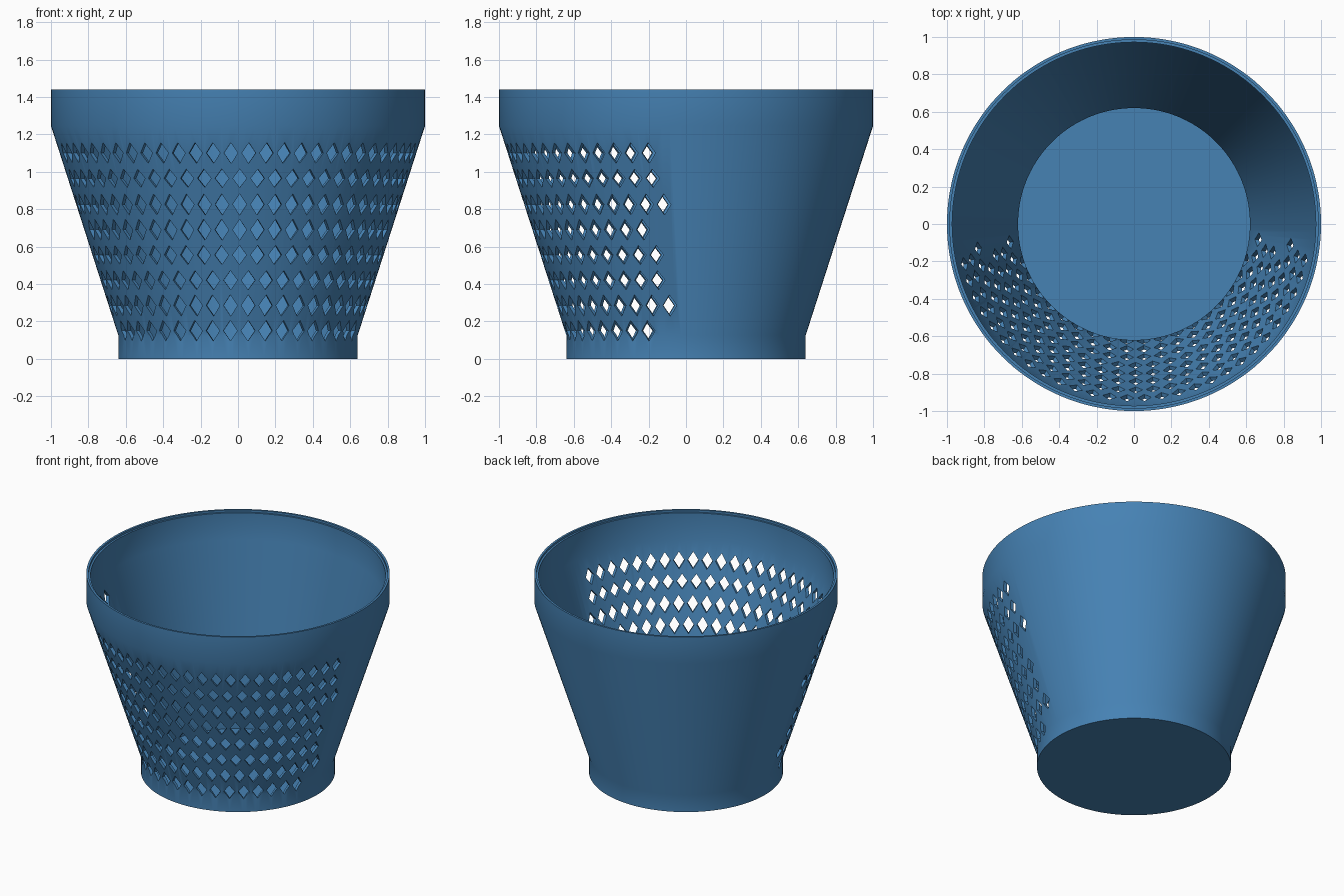
import bpy, bmesh, math
from mathutils import Matrix, Vector

if "Cube" in bpy.data.objects:
    bpy.data.objects.remove(bpy.data.objects["Cube"])

SEGMENTS = 144

blue = bpy.data.materials.new("steel_blue")
blue.diffuse_color = (0.061, 0.223, 0.456, 1)
blue.use_nodes = True
blue.node_tree.nodes["Principled BSDF"].inputs["Base Color"].default_value = blue.diffuse_color


def new_object(name, bm):
    bmesh.ops.recalc_face_normals(bm, faces=bm.faces)
    mesh = bpy.data.meshes.new(name)
    bm.to_mesh(mesh)
    bm.free()
    mesh.materials.append(blue)
    obj = bpy.data.objects.new(name, mesh)
    bpy.context.collection.objects.link(obj)
    return obj


# Basket shell: closed profile (radius, height) from outer foot to inner floor
profile = [(0.64, 0), (0.64, 0.125), (1.0, 1.245), (1.0, 1.44),
           (0.985, 1.44), (0.985, 1.425), (0.972, 1.425), (0.972, 1.23),
           (0.62, 0.13), (0.62, 0.02)]
bm = bmesh.new()
rings = []
for r, z in profile:
    rings.append([bm.verts.new((r * math.cos(a), r * math.sin(a), z))
                  for a in (2 * math.pi * i / SEGMENTS for i in range(SEGMENTS))])
for low, high in zip(rings, rings[1:]):
    for i in range(SEGMENTS):
        j = (i + 1) % SEGMENTS
        bm.faces.new((low[i], low[j], high[j], high[i]))
bm.faces.new(rings[0][::-1])   # underside
bm.faces.new(rings[-1])        # inner floor
basket = new_object("basket", bm)

# Diamond hole rows: height, hole count, half sweep in degrees, half height
rows = [(0.15, 18, 71.3, 0.055), (0.285, 22, 82.2, 0.057),
        (0.42, 22, 77.7, 0.051), (0.555, 23, 77.8, 0.051),
        (0.69, 23, 73.1, 0.056), (0.825, 27, 81.6, 0.056),
        (0.965, 27, 78.1, 0.049), (1.10, 28, 77.3, 0.055)]
TURN = 0.6
HALF_WIDTH = 0.037

bm = bmesh.new()
for z, count, sweep, half_h in rows:
    radius = 0.64 + max(0, z - 0.125) * 0.3214
    outline = [(HALF_WIDTH, 0), (0, half_h), (-HALF_WIDTH, 0), (0, -half_h)]
    for k in range(count):
        angle = math.radians(-sweep + 2 * sweep * k / (count - 1) + TURN)
        spin = Matrix.Rotation(angle, 3, 'Z')
        near, far = [[bm.verts.new(spin @ Vector((x, -(radius + d), z + h)))
                      for x, h in outline] for d in (-0.09, 0.07)]
        bm.faces.new(near)
        bm.faces.new(far[::-1])
        for i in range(4):
            j = (i + 1) % 4
            bm.faces.new((near[i], far[i], far[j], near[j]))
cutter = new_object("hole_cutter", bm)
cutter.hide_render = True

# Cut the holes through the front half of the wall
cut = basket.modifiers.new("holes", 'BOOLEAN')
cut.operation = 'DIFFERENCE'
cut.solver = 'EXACT'
cut.object = cutter
bpy.context.view_layer.objects.active = basket
basket.select_set(True)
cutter.select_set(False)
bpy.ops.object.modifier_apply(modifier=cut.name)
bpy.data.objects.remove(cutter)
bpy.ops.object.shade_smooth_by_angle(angle=math.radians(30))
